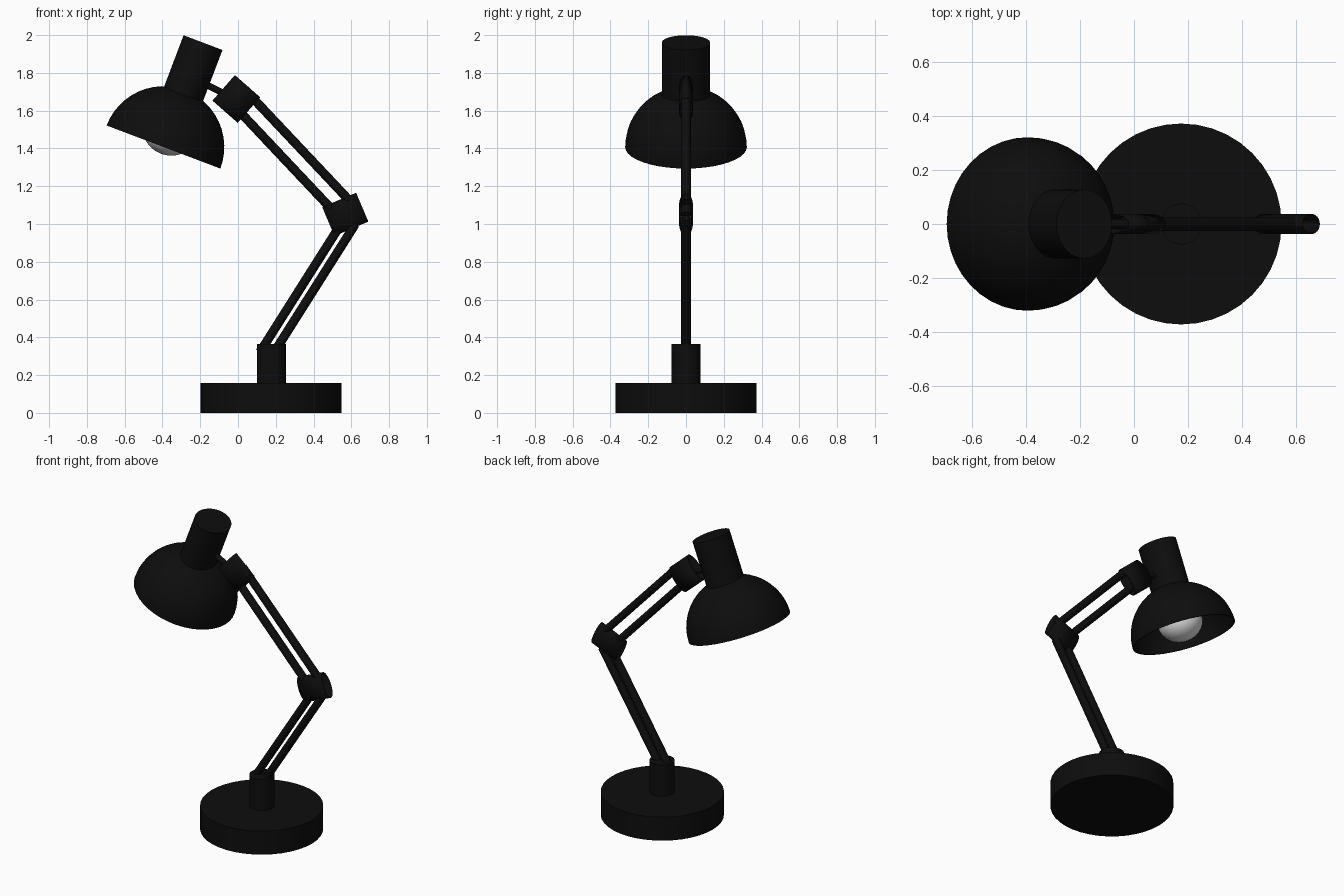
import bpy, bmesh, math
from mathutils import Vector, Matrix

if "Cube" in bpy.data.objects:
    bpy.data.objects.remove(bpy.data.objects["Cube"], do_unlink=True)


def material(name, level):
    m = bpy.data.materials.new(name)
    m.use_nodes = True
    colour = (level, level, level, 1)
    m.diffuse_color = colour
    m.node_tree.nodes["Principled BSDF"].inputs["Base Color"].default_value = colour
    return m


BLACK = material("matt black", 0.004)
WHITE = material("bulb white", 0.75)


def finish(bm, name, mat, matrix):
    bmesh.ops.recalc_face_normals(bm, faces=bm.faces)
    mesh = bpy.data.meshes.new(name)
    bm.to_mesh(mesh)
    bm.free()
    mesh.materials.append(mat)
    ob = bpy.data.objects.new(name, mesh)
    bpy.context.collection.objects.link(ob)
    ob.matrix_world = matrix
    bpy.ops.object.select_all(action='DESELECT')
    ob.select_set(True)
    bpy.context.view_layer.objects.active = ob
    bpy.ops.object.shade_smooth_by_angle(angle=math.radians(40))
    return ob


def cylinder(name, start, end, rx, ry, sides=32, caps=True):
    """Elliptical cylinder between two points of the xz plane."""
    a, b = (Vector((p[0], 0, p[1])) for p in (start, end))
    d = b - a
    bm = bmesh.new()
    bmesh.ops.create_cone(bm, cap_ends=caps, segments=sides, radius1=1, radius2=1, depth=d.length)
    bmesh.ops.scale(bm, vec=(rx, ry, 1), verts=bm.verts)
    turn = Matrix.Rotation(math.atan2(d.x, d.z), 4, 'Y')
    return finish(bm, name, BLACK, Matrix.Translation((a + b) / 2) @ turn)


def sleeve(name, centre, direction, length, half_height):
    """Flattened open tube that clasps the arm rods."""
    c, d = Vector(centre), Vector(direction).normalized() * length / 2
    ob = cylinder(name, c - d, c + d, half_height, 0.038, 24, caps=False)
    shell = ob.modifiers.new("wall", 'SOLIDIFY')
    shell.thickness = 0.005


def rod_pair(name, start, end, spread):
    """Two parallel rods set either side of a centre line."""
    a, b = Vector(start), Vector(end)
    d = (b - a).normalized()
    side = Vector((d.y, -d.x)) * spread
    for label, s in (("inner", -1), ("outer", 1)):
        cylinder(f"{name}_{label}_rod", a + side * s, b + side * s, 0.024, 0.026, 16)


# Base and post
cylinder("base", (0.175, 0), (0.175, 0.157), 0.373, 0.373, 40)
cylinder("base_post", (0.177, 0.15), (0.177, 0.365), 0.076, 0.076)

# Arms and joints
rod_pair("lower_arm", (0.143, 0.304), (0.593, 1.015), 0.032)
rod_pair("upper_arm", (0.0, 1.677), (0.56, 1.083), 0.05)
sleeve("elbow_joint", (0.568, 1.051), (0.92, 0.39), 0.195, 0.083)
sleeve("head_joint", (-0.009, 1.662), (0.75, -0.66), 0.178, 0.09)
cylinder("head_connector", (-0.2, 1.754), (-0.01, 1.658), 0.018, 0.018, 16)

# Head frame: origin at the rim centre, local z along the lamp axis
TILT = 0.362
HEAD = Matrix.Translation((-0.3945, 0, 1.4075)) @ Matrix.Rotation(TILT, 4, 'Y')


def on_axis(t):
    p = HEAD @ Vector((0, 0, t))
    return p.x, p.z


cylinder("lamp_socket", on_axis(0.28), on_axis(0.591), 0.11, 0.128)

# Shade: hollow dome spun from an outer and an inner arc
R, WALL, STEPS = 0.322, 0.008, 12
bm = bmesh.new()
angles = [i / STEPS * math.pi / 2 for i in range(STEPS + 1)]
profile = [(R * math.cos(t), R * math.sin(t)) for t in reversed(angles)]
profile += [((R - WALL) * math.cos(t), (R - WALL) * math.sin(t)) for t in angles]
verts = [bm.verts.new((x, 0, z)) for x, z in profile]
edges = [bm.edges.new(pair) for pair in zip(verts, verts[1:])]
bmesh.ops.spin(bm, geom=verts + edges, cent=(0, 0, 0), axis=(0, 0, 1),
               angle=math.tau, steps=40, use_merge=True)
bmesh.ops.remove_doubles(bm, verts=bm.verts, dist=0.0005)
finish(bm, "lamp_shade", BLACK, HEAD)

# Bulb, peeping just below the rim
bm = bmesh.new()
bmesh.ops.create_uvsphere(bm, u_segments=32, v_segments=16, radius=1)
bmesh.ops.scale(bm, vec=(0.138, 0.138, 0.12), verts=bm.verts)
finish(bm, "bulb", WHITE, HEAD @ Matrix.Translation((0, 0, 0.082)))
